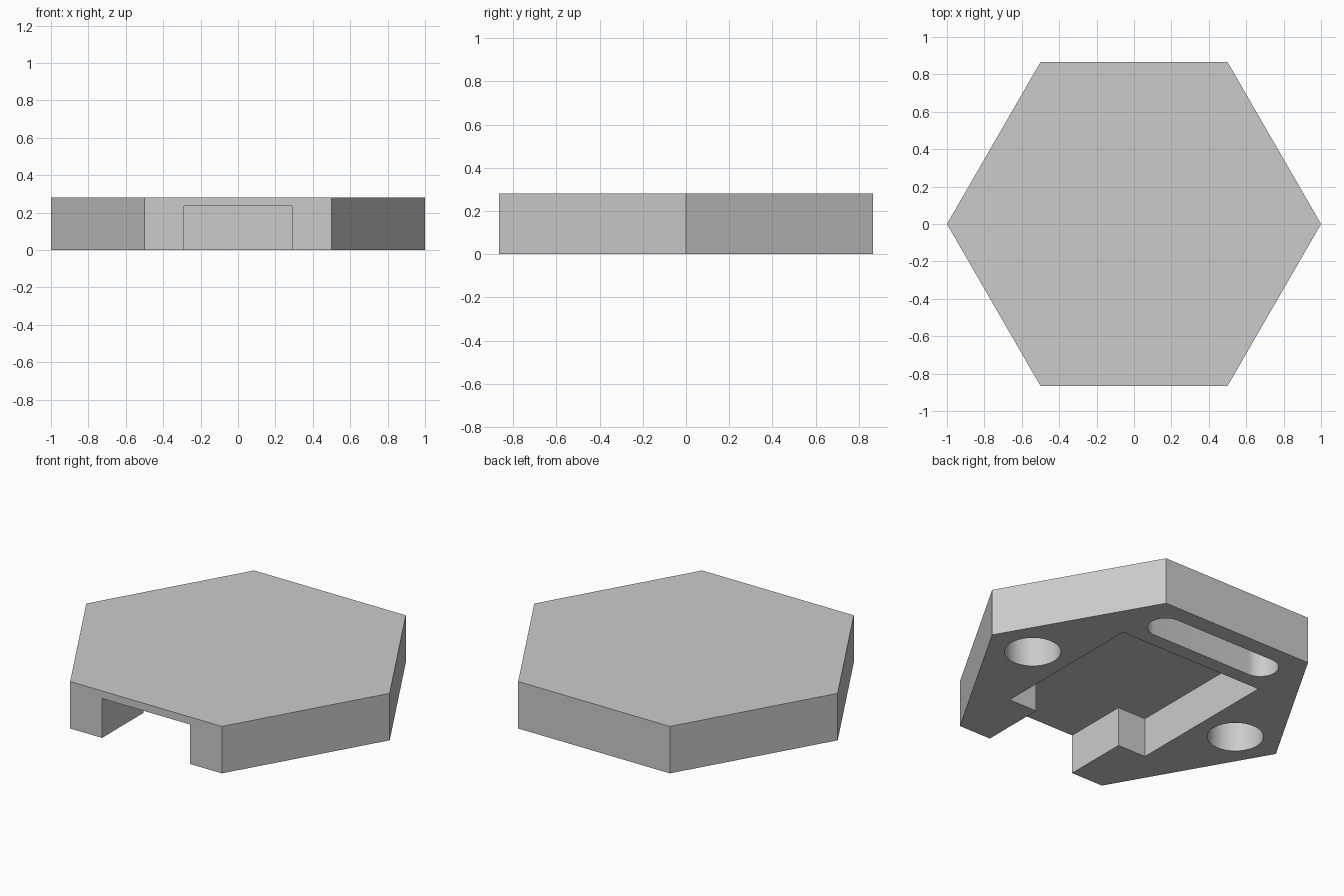
import bpy
import bmesh
from math import cos, sin, pi

default_cube = bpy.data.objects.get("Cube")
if default_cube:
    bpy.data.objects.remove(default_cube, do_unlink=True)

HEIGHT = 0.28
DEPTH = 0.235

# Plain grey material
grey = bpy.data.materials.new("light_grey")
grey.use_nodes = True
grey.diffuse_color = (0.6, 0.6, 0.6, 1)
grey.node_tree.nodes["Principled BSDF"].inputs["Base Color"].default_value = (0.6, 0.6, 0.6, 1)


def arc(cx, cy, r, start, end, steps):
    """Points along a counter-clockwise arc, both ends included."""
    angles = [start + (end - start) * i / steps for i in range(steps + 1)]
    return [(cx + r * cos(a), cy + r * sin(a)) for a in angles]


def prism(name, outline, z0, z1):
    """Extrude a counter-clockwise outline from z0 to z1."""
    bm = bmesh.new()
    face = bm.faces.new([bm.verts.new((x, y, z0)) for x, y in outline])
    top = bmesh.ops.extrude_face_region(bm, geom=[face])["geom"]
    for v in top:
        if isinstance(v, bmesh.types.BMVert):
            v.co.z = z1
    bmesh.ops.recalc_face_normals(bm, faces=bm.faces)
    mesh = bpy.data.meshes.new(name)
    bm.to_mesh(mesh)
    bm.free()
    mesh.materials.append(grey)
    obj = bpy.data.objects.new(name, mesh)
    bpy.context.collection.objects.link(obj)
    return obj


# Hexagonal body
body = prism("hexagonal_base", arc(0, 0, 1, 0, 2 * pi, 6)[:-1], 0, HEIGHT)

# Square pocket with a channel open to the front
s, c = 0.476, 0.29
pocket = [(-c, -1), (c, -1), (c, -s), (s, -s), (s, s), (-s, s), (-s, -s), (-c, -s)]

# Round holes at both sides and a round-ended slot at the back
outlines = {
    "pocket_cutter": pocket,
    "left_hole_cutter": arc(0.714, 0, 0.152, 0, 2 * pi, 48)[:-1],
    "right_hole_cutter": arc(-0.714, 0, 0.152, 0, 2 * pi, 48)[:-1],
    "back_slot_cutter": arc(0.333, 0.663, 0.1, -pi / 2, pi / 2, 24)
    + arc(-0.333, 0.663, 0.1, pi / 2, 3 * pi / 2, 24),
}

bpy.ops.object.select_all(action="DESELECT")
body.select_set(True)
bpy.context.view_layer.objects.active = body

# Cut the underside, then discard the cutters
for name, outline in outlines.items():
    cutter = prism(name, outline, -0.1, DEPTH)
    cutter.hide_render = True
    mod = body.modifiers.new(name, "BOOLEAN")
    mod.operation = "DIFFERENCE"
    mod.solver = "EXACT"
    mod.object = cutter
    bpy.ops.object.modifier_apply(modifier=mod.name)
    bpy.data.objects.remove(cutter, do_unlink=True)

# Smooth hole walls, crisp edges
bpy.ops.object.shade_smooth_by_angle(angle=pi / 6)
